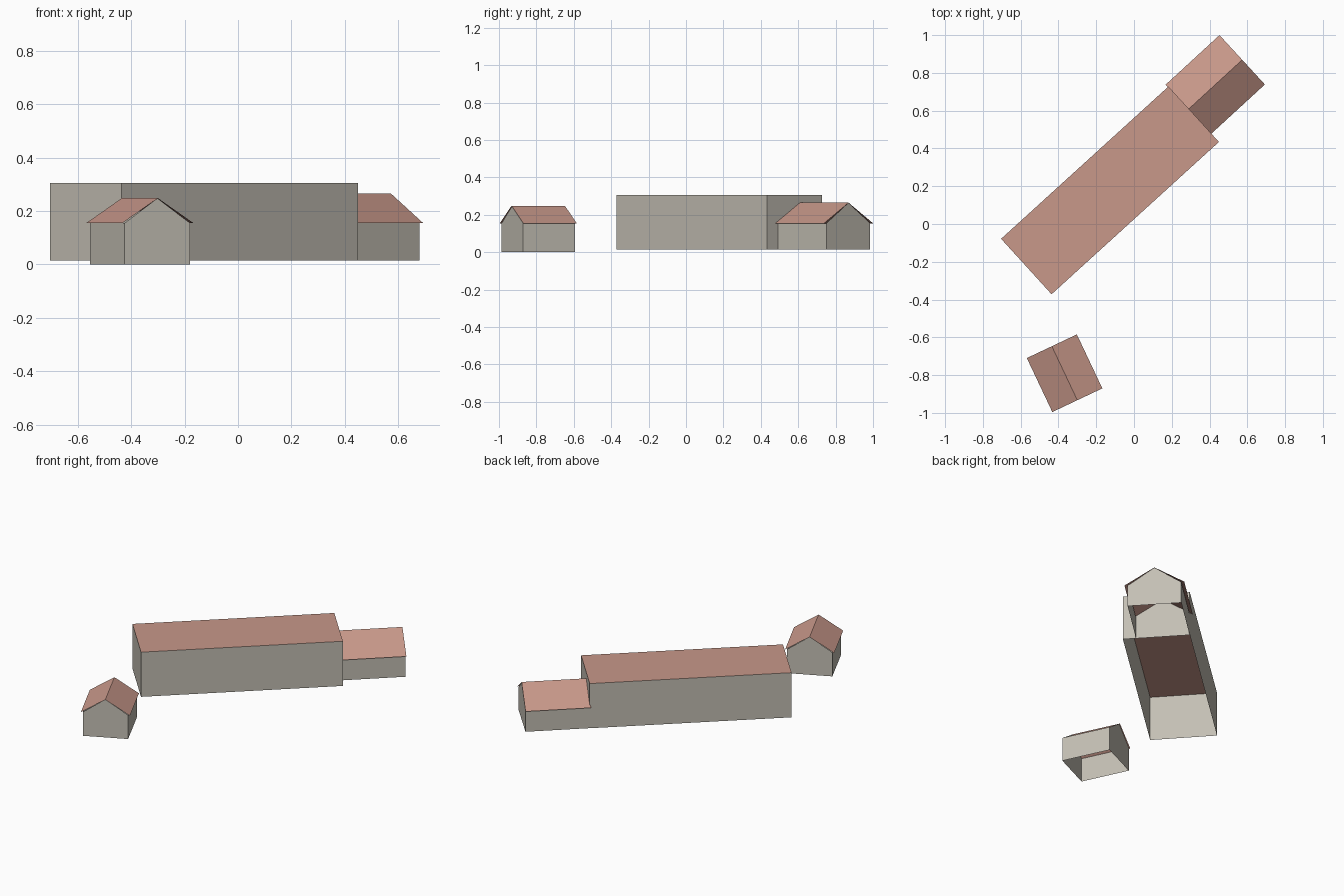
import bpy
import bmesh
from math import radians

cube = bpy.data.objects.get("Cube")
if cube:
    bpy.data.objects.remove(cube, do_unlink=True)


def make_material(name, rgb):
    mat = bpy.data.materials.new(name)
    mat.use_nodes = True
    colour = (*rgb, 1)
    mat.diffuse_color = colour
    mat.node_tree.nodes["Principled BSDF"].inputs["Base Color"].default_value = colour
    return mat


WALL = make_material("pale stone", (0.552, 0.521, 0.456))
ROOF = make_material("clay roof", (0.578, 0.314, 0.254))


def place(name, bm, mat, centre, angle):
    mesh = bpy.data.meshes.new(name)
    bm.to_mesh(mesh)
    bm.free()
    mesh.materials.append(mat)
    obj = bpy.data.objects.new(name, mesh)
    obj.location = (*centre, 0)
    obj.rotation_euler.z = radians(angle)
    bpy.context.collection.objects.link(obj)


def extruded_sheet(profile, length, closed_ends):
    """Sweep an open (y, z) profile along x, optionally capping both ends."""
    bm = bmesh.new()
    near, far = ([bm.verts.new((s * length / 2, y, z)) for y, z in profile] for s in (-1, 1))
    for i in range(len(profile) - 1):
        bm.faces.new((near[i], near[i + 1], far[i + 1], far[i]))
    if closed_ends:
        bm.faces.new(near[::-1])
        bm.faces.new(far)
    return bm


def gabled_house(name, centre, angle, base, eave, ridge, wall_size, roof_size):
    # Walls: two sides and two pentagonal gables, open underneath
    length, width = wall_size
    h = width / 2
    bm = bmesh.new()
    ends = []
    for x in (-length / 2, length / 2):
        ends.append([bm.verts.new((x, y, z)) for y, z in
                     ((-h, base), (-h, eave), (0, ridge - 0.001), (h, eave), (h, base))])
    a, b = ends
    bm.faces.new(a)
    bm.faces.new(b[::-1])
    bm.faces.new((a[0], b[0], b[1], a[1]))
    bm.faces.new((a[3], b[3], b[4], a[4]))
    bmesh.ops.recalc_face_normals(bm, faces=bm.faces)
    place(name + "_walls", bm, WALL, centre, angle)

    # Roof: two thin slopes overhanging the eaves
    length, width = roof_size
    slopes = extruded_sheet(((-width / 2, eave), (0, ridge), (width / 2, eave)), length, False)
    for face in slopes.faces:
        face.normal_update()
        if face.normal.z < 0:
            face.normal_flip()
    place(name + "_roof", slopes, ROOF, centre, angle)


# Long flat-roofed hall, open underneath
centre, angle = (-0.127, 0.178), 42.3
length, width, base, top = 1.198, 0.397, 0.015, 0.305
bm = bmesh.new()
bmesh.ops.create_cube(bm, size=1)
for v in bm.verts:
    v.co = (v.co.x * length, v.co.y * width, top if v.co.z > 0 else base)
bm.normal_update()
caps = [f for f in bm.faces if abs(f.normal.z) > 0.5]
bmesh.ops.delete(bm, geom=caps, context="FACES_ONLY")
place("hall_walls", bm, WALL, centre, angle)

h = width / 2
flat = extruded_sheet(((h, top), (-h, top)), length, False)
for face in flat.faces:
    face.normal_update()
    if face.normal.z < 0:
        face.normal_flip()
place("hall_roof", flat, ROOF, centre, angle)

# Lower wing at the end of the hall, and the separate hut
gabled_house("wing", (0.430, 0.738), 42.6, 0.015, 0.155, 0.265, (0.384, 0.318), (0.388, 0.355))
gabled_house("hut", (-0.3675, -0.79), -64.7, 0.0, 0.155, 0.248, (0.306, 0.270), (0.316, 0.293))
